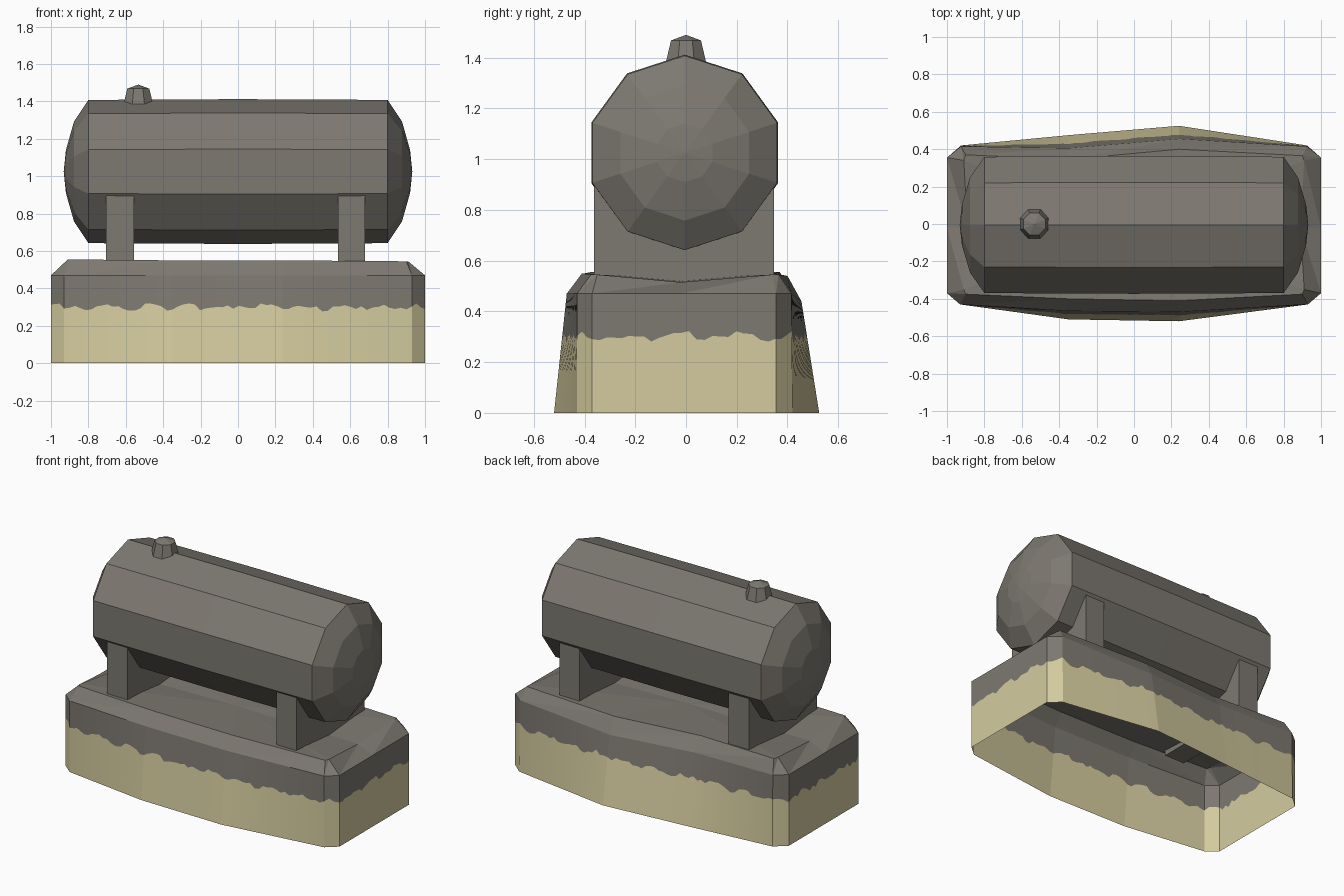
import bpy, bmesh, math, random
from mathutils import Vector

if "Cube" in bpy.data.objects:
    bpy.data.objects.remove(bpy.data.objects["Cube"])

random.seed(4)


def material(name, rgb):
    m = bpy.data.materials.new(name)
    m.diffuse_color = (*rgb, 1)
    m.use_nodes = True
    m.node_tree.nodes["Principled BSDF"].inputs["Base Color"].default_value = m.diffuse_color
    return m


GREY = material("weathered grey", (0.205, 0.19, 0.165))
SAND = material("pale sand", (0.66, 0.60, 0.345))


def finish(name, bm, mats):
    bmesh.ops.remove_doubles(bm, verts=bm.verts, dist=1e-5)
    bmesh.ops.recalc_face_normals(bm, faces=bm.faces)
    me = bpy.data.meshes.new(name)
    bm.to_mesh(me)
    bm.free()
    for m in mats:
        me.materials.append(m)
    ob = bpy.data.objects.new(name, me)
    bpy.context.collection.objects.link(ob)
    return ob


def add_face(bm, pts, mat=0):
    f = bm.faces.new([bm.verts.new(p) for p in pts])
    f.material_index = mat


def lathe(name, profile, sides, place, phase=0.0):
    """Revolve (radius, height) pairs; place maps (u, v, height) to a point."""
    bm = bmesh.new()
    ang = [phase + 2 * math.pi * i / sides for i in range(sides + 1)]
    for (r0, h0), (r1, h1) in zip(profile, profile[1:]):
        for a, b in zip(ang, ang[1:]):
            q = [place(r0 * math.cos(a), r0 * math.sin(a), h0),
                 place(r0 * math.cos(b), r0 * math.sin(b), h0),
                 place(r1 * math.cos(b), r1 * math.sin(b), h1),
                 place(r1 * math.cos(a), r1 * math.sin(a), h1)]
            if r0 == 0:
                q.pop(0)
            elif r1 == 0:
                q.pop()
            add_face(bm, q)
    return finish(name, bm, [GREY])


# plinth: (bottom xy, shoulder xyz, top xyz) stations, counter-clockwise
stations = [
    ((-0.93, -0.43), (-0.93, -0.43, 0.47), (-0.90, -0.375, 0.555)),
    ((-0.35, -0.51), (-0.35, -0.465, 0.47), (-0.35, -0.40, 0.55)),
    ((0.24, -0.52), (0.24, -0.47, 0.47), (0.24, -0.41, 0.55)),
    ((0.93, -0.43), (0.93, -0.43, 0.47), (0.90, -0.375, 0.545)),
    ((1.0, -0.37), (1.0, -0.37, 0.47), (0.91, -0.35, 0.545)),
    ((1.0, -0.02), (1.0, -0.02, 0.47), (0.89, -0.02, 0.515)),
    ((1.0, 0.355), (1.0, 0.355, 0.47), (0.91, 0.34, 0.545)),
    ((0.925, 0.42), (0.925, 0.415, 0.47), (0.90, 0.365, 0.545)),
    ((0.24, 0.525), (0.24, 0.455, 0.44), (0.24, 0.40, 0.54)),
    ((-0.35, 0.475), (-0.35, 0.405, 0.46), (-0.35, 0.345, 0.55)),
    ((-0.925, 0.42), (-0.925, 0.415, 0.47), (-0.90, 0.37, 0.555)),
    ((-1.0, 0.355), (-1.0, 0.355, 0.47), (-0.91, 0.34, 0.555)),
    ((-1.0, -0.02), (-1.0, -0.02, 0.47), (-0.89, -0.02, 0.52)),
    ((-1.0, -0.37), (-1.0, -0.37, 0.47), (-0.91, -0.35, 0.555)),
]

bm = bmesh.new()
centre = Vector((0, -0.02, 0.53))
columns = []
for i, (b0, s0, t0) in enumerate(stations):
    b1, s1, t1 = stations[(i + 1) % len(stations)]
    b0, b1 = Vector((*b0, 0)), Vector((*b1, 0))
    s0, s1, t0, t1 = Vector(s0), Vector(s1), Vector(t0), Vector(t1)
    n = max(2, round((b1 - b0).length / 0.03))
    columns += [(b0.lerp(b1, k / n), s0.lerp(s1, k / n)) for k in range(n)]
    add_face(bm, [s0, s1, t1])
    add_face(bm, [s0, t1, t0])
    add_face(bm, [t0, t1, centre])

# walls split along a ragged sand line
rag = []
for k in range(len(columns)):
    z = 0.30 + 0.010 * math.sin(k * 0.9) + random.uniform(-0.014, 0.014)
    rag.append(z)
for k, (b0, s0) in enumerate(columns):
    j = (k + 1) % len(columns)
    b1, s1 = columns[j]
    m0 = b0.lerp(s0, rag[k] / s0.z)
    m1 = b1.lerp(s1, rag[j] / s1.z)
    add_face(bm, [b0, b1, m1, m0], 1)
    add_face(bm, [m0, m1, s1, s0], 0)
finish("plinth", bm, [GREY, SAND])

# ten-sided tank with domed ends, lying along x
half = [(0.0, 0.932), (0.115, 0.92), (0.267, 0.877), (0.383, 0.80)]
tank_profile = [(r, -h) for r, h in half] + [(0.387, 0.0)] + half[::-1]
lathe("tank", tank_profile, 10,
      lambda u, v, h: Vector((h, v - 0.005, u + 1.025)))

# filler cap on top
lathe("filler_cap", [(0.085, 1.385), (0.064, 1.468), (0.0, 1.49)], 8,
      lambda u, v, h: Vector((u - 0.533, v, h)), math.pi / 8)

# two supports carrying the tank
for name, x0, x1 in (("left_support", -0.705, -0.555),
                     ("right_support", 0.535, 0.68)):
    bm = bmesh.new()
    bmesh.ops.create_cube(bm, size=1)
    for v in bm.verts:
        v.co = (x1 if v.co.x > 0 else x0,
                0.347 if v.co.y > 0 else -0.362,
                0.90 if v.co.z > 0 else 0.515)
    finish(name, bm, [GREY])
